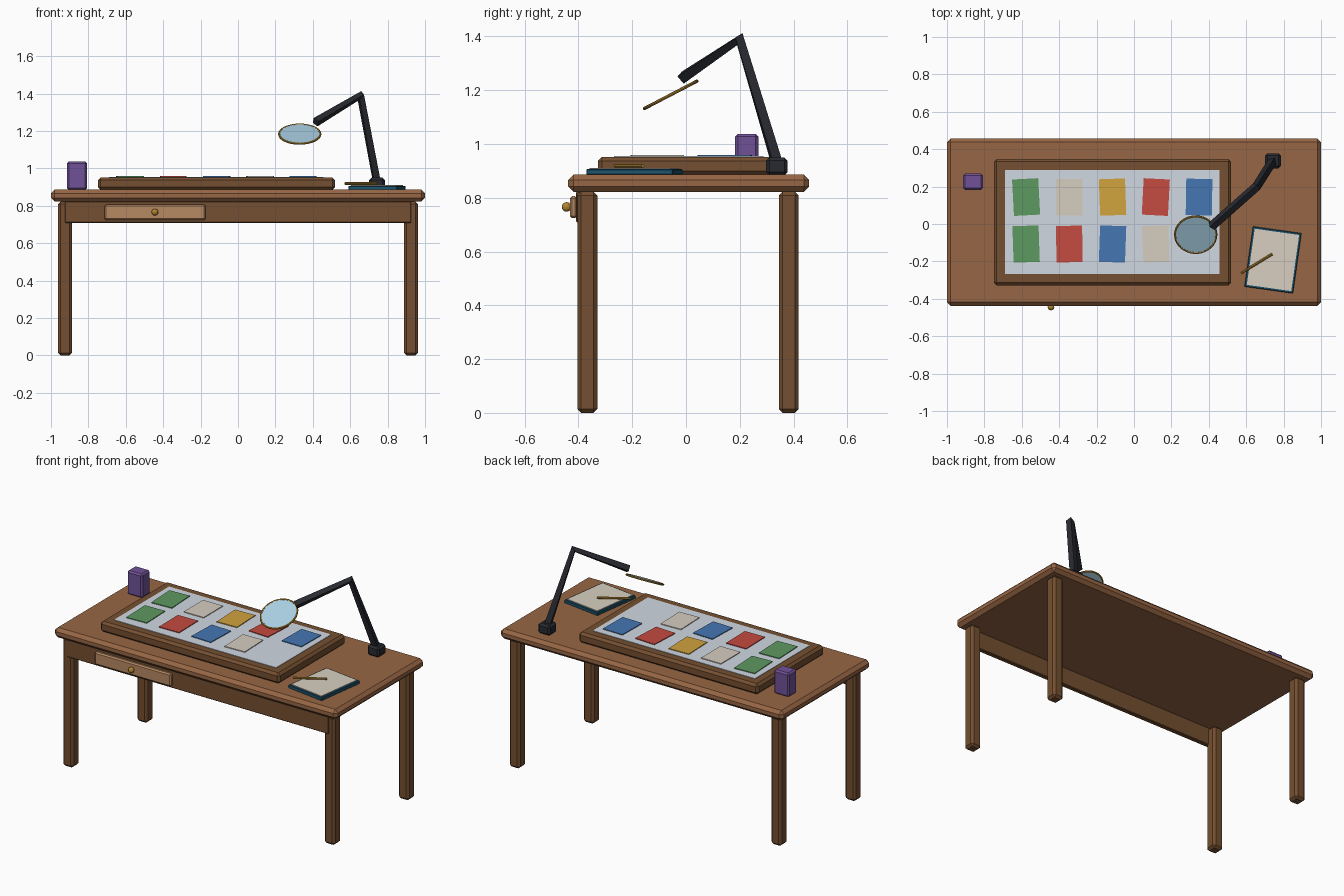
import bpy, math
from mathutils import Vector

if "Cube" in bpy.data.objects:
    bpy.data.objects.remove(bpy.data.objects["Cube"])


def mat(name, r, g, b):
    m = bpy.data.materials.new(name)
    m.diffuse_color = [(c / 255) ** 2.2 for c in (r, g, b)] + [1]
    m.use_nodes = True
    m.node_tree.nodes["Principled BSDF"].inputs["Base Color"].default_value = m.diffuse_color
    return m


WOOD = mat("wood", 150, 102, 70)
DARK = mat("dark_wood", 116, 80, 52)
LIGHT = mat("light_wood", 182, 136, 98)
BRASS = mat("brass", 176, 134, 52)
METAL = mat("black_metal", 44, 46, 52)
GLASS = mat("glass", 168, 206, 226)
PANEL = mat("panel", 208, 216, 226)
PURPLE = mat("purple", 112, 82, 150)
TEAL = mat("teal", 34, 84, 108)
PAPER = mat("paper", 216, 206, 190)
COLOURS = {
    "green": mat("green", 94, 152, 96),
    "cream": mat("cream", 212, 204, 190),
    "gold": mat("gold", 208, 162, 64),
    "red": mat("red", 196, 76, 66),
    "blue": mat("blue", 70, 118, 178),
}


def finish(name, m):
    o = bpy.context.object
    o.name = name
    o.data.materials.append(m)
    return o


def box(name, x, y, z, m, bevel=0.0, rot=0.0):
    """Box from (min, max) pairs on each axis, with optional chamfer."""
    mid = [(a + b) / 2 for a, b in (x, y, z)]
    bpy.ops.mesh.primitive_cube_add(size=1, location=mid)
    o = finish(name, m)
    o.scale = [b - a for a, b in (x, y, z)]
    bpy.ops.object.transform_apply(location=False, rotation=False, scale=True)
    o.rotation_euler.z = math.radians(rot)
    if bevel:
        b = o.modifiers.new("chamfer", 'BEVEL')
        b.width = bevel
        b.segments = 1
    return o


def around(c, size):
    return (c - size / 2, c + size / 2)


# Table
box("table_top", (-1, 1), (-0.438, 0.458), (0.822, 0.886), WOOD, 0.02)
for side, sx in (("left", -1), ("right", 1)):
    for end, y in (("front", -0.367), ("back", 0.382)):
        box(f"{end}_{side}_leg", around(sx * 0.925, 0.074), around(y, 0.074),
            (0, 0.823), DARK, 0.014)
box("front_apron", (-0.925, 0.925), (-0.409, -0.379), (0.708, 0.823), DARK, 0.004)

# Drawer with knob
box("drawer_front", (-0.714, -0.173), (-0.432, -0.405), (0.724, 0.806), LIGHT, 0.008)
bpy.ops.mesh.primitive_uv_sphere_add(segments=12, ring_count=8, radius=0.018,
                                     location=(-0.444, -0.444, 0.766))
finish("drawer_knob", BRASS)

# Light box and colour swatches
box("light_box_frame", (-0.749, 0.519), (-0.328, 0.348), (0.884, 0.952), DARK, 0.015)
box("light_panel", (-0.689, 0.457), (-0.268, 0.288), (0.935, 0.955), PANEL)
rows = [(0.144, [("green", 3), ("cream", 0), ("gold", 2), ("red", -3), ("blue", -1)]),
        (-0.107, [("green", 2), ("red", 1), ("blue", -2), ("cream", 2)])]
for r, (y, swatches) in enumerate(rows):
    for c, (colour, turn) in enumerate(swatches):
        x = -0.577 + c * 0.2312
        box(f"swatch_{r}_{c}", around(x, 0.14), around(y, 0.195),
            (0.954, 0.96), COLOURS[colour], 0, turn)

# Small container
box("purple_box", around(-0.861, 0.107), around(0.226, 0.086), (0.884, 1.037), PURPLE, 0.01)

# Notebook and pencil
box("notebook_cover", around(0.743, 0.262), around(-0.192, 0.325),
    (0.885, 0.907), TEAL, 0.003, -8)
box("notebook_page", around(0.743, 0.24), around(-0.192, 0.303),
    (0.905, 0.911), PAPER, 0, -8)
a, b = Vector((0.572, -0.263, 0.919)), Vector((0.74, -0.16, 0.919))
bpy.ops.mesh.primitive_cylinder_add(vertices=8, radius=0.007, depth=(b - a).length,
                                    location=(a + b) / 2)
pencil = finish("pencil", BRASS)
pencil.rotation_euler = (b - a).to_track_quat('Z', 'Y').to_euler()

# Lamp base and bent arm
box("lamp_base", around(0.743, 0.084), around(0.338, 0.08), (0.884, 0.95), METAL, 0.012)
curve = bpy.data.curves.new("lamp_arm", 'CURVE')
curve.dimensions = '3D'
curve.bevel_depth = 0.025
curve.bevel_resolution = 0
curve.use_fill_caps = True
path = [(0.742, 0.338, 0.93), (0.655, 0.2, 1.39), (0.415, -0.012, 1.247)]
spline = curve.splines.new('POLY')
spline.points.add(len(path) - 1)
for p, co in zip(spline.points, path):
    p.co = (*co, 1)
spline.use_smooth = False
arm = bpy.data.objects.new("lamp_arm", curve)
bpy.context.collection.objects.link(arm)
curve.materials.append(METAL)
bpy.ops.object.select_all(action='DESELECT')
arm.select_set(True)
bpy.context.view_layer.objects.active = arm
bpy.ops.object.convert(target='MESH')

# Tilted magnifying lens with brass rim
tilt = (math.radians(27.5), 0, 0)
centre = (0.33, -0.057, 1.183)
bpy.ops.mesh.primitive_cylinder_add(vertices=32, radius=0.113, depth=0.007,
                                    location=centre, rotation=tilt)
finish("lens", GLASS)
bpy.ops.mesh.primitive_torus_add(major_segments=32, minor_segments=8, major_radius=0.11,
                                 minor_radius=0.006, location=centre, rotation=tilt)
finish("lens_rim", BRASS)
